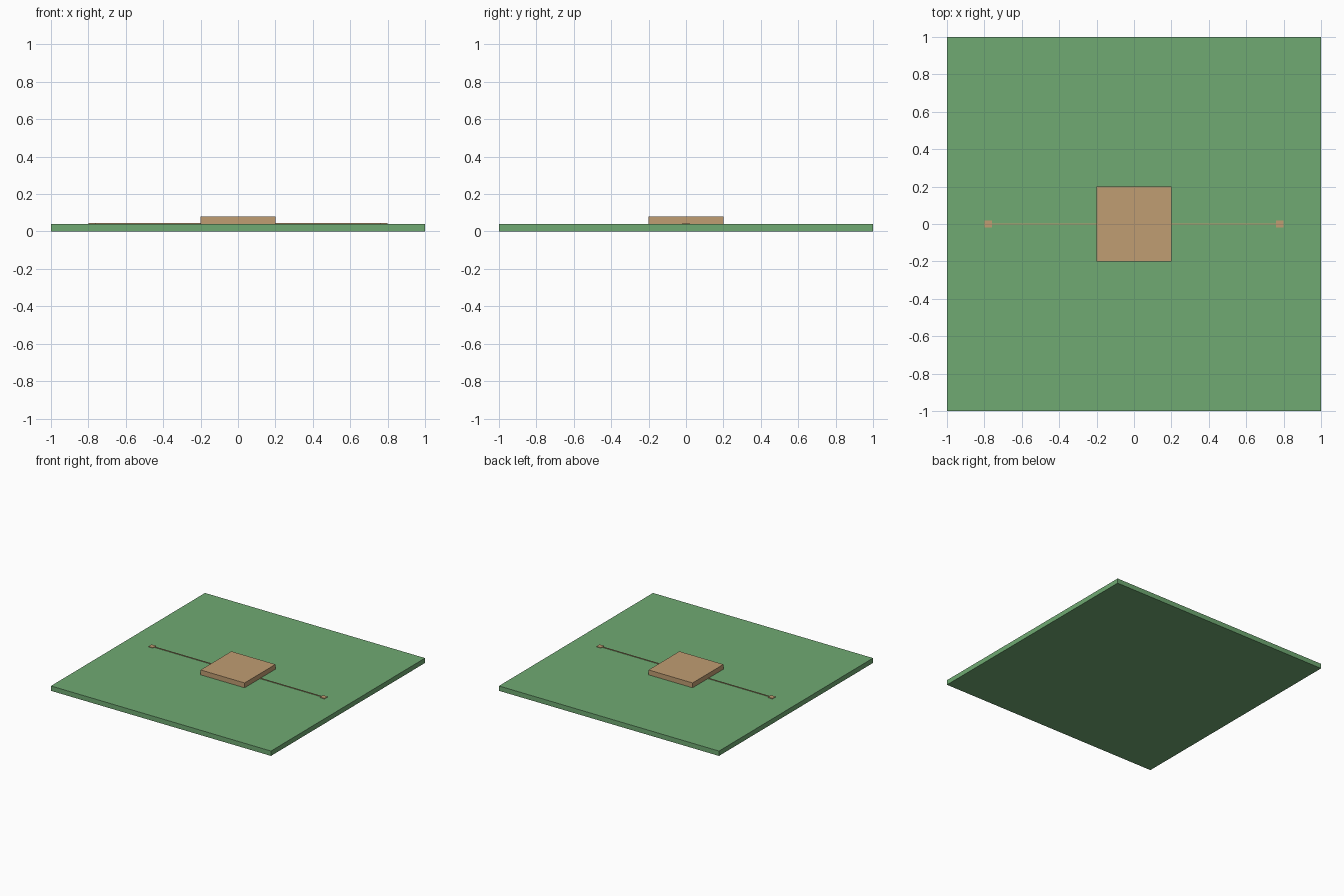
import bpy

if "Cube" in bpy.data.objects:
    bpy.data.objects.remove(bpy.data.objects["Cube"])


def material(name, color):
    mat = bpy.data.materials.new(name)
    mat.diffuse_color = color
    mat.use_nodes = True
    mat.node_tree.nodes["Principled BSDF"].inputs["Base Color"].default_value = mat.diffuse_color
    return mat


def box(name, center, size, mat):
    bpy.ops.mesh.primitive_cube_add(size=1, location=center)
    obj = bpy.context.object
    obj.name = name
    obj.scale = size
    bpy.ops.object.transform_apply(location=False, rotation=False, scale=True)
    obj.data.materials.append(mat)
    return obj


green = material("board_green", (0.16, 0.40, 0.17, 1))
copper = material("copper_tan", (0.53, 0.34, 0.17, 1))

BOARD_T = 0.04
TRACE_T = 0.005

# Board and central chip
box("board", (0, 0, BOARD_T / 2), (2, 2, BOARD_T), green)
box("chip", (0, 0, 0.06), (0.4, 0.4, 0.04), copper)

# Thin trace and end pad on each side of the chip
for side, label in ((-1, "left"), (1, "right")):
    z = BOARD_T + TRACE_T / 2
    box(f"trace_{label}", (side * 0.48, 0, z), (0.56, 0.005, TRACE_T), copper)
    box(f"pad_{label}", (side * 0.78, 0, z), (0.04, 0.04, TRACE_T), copper)
